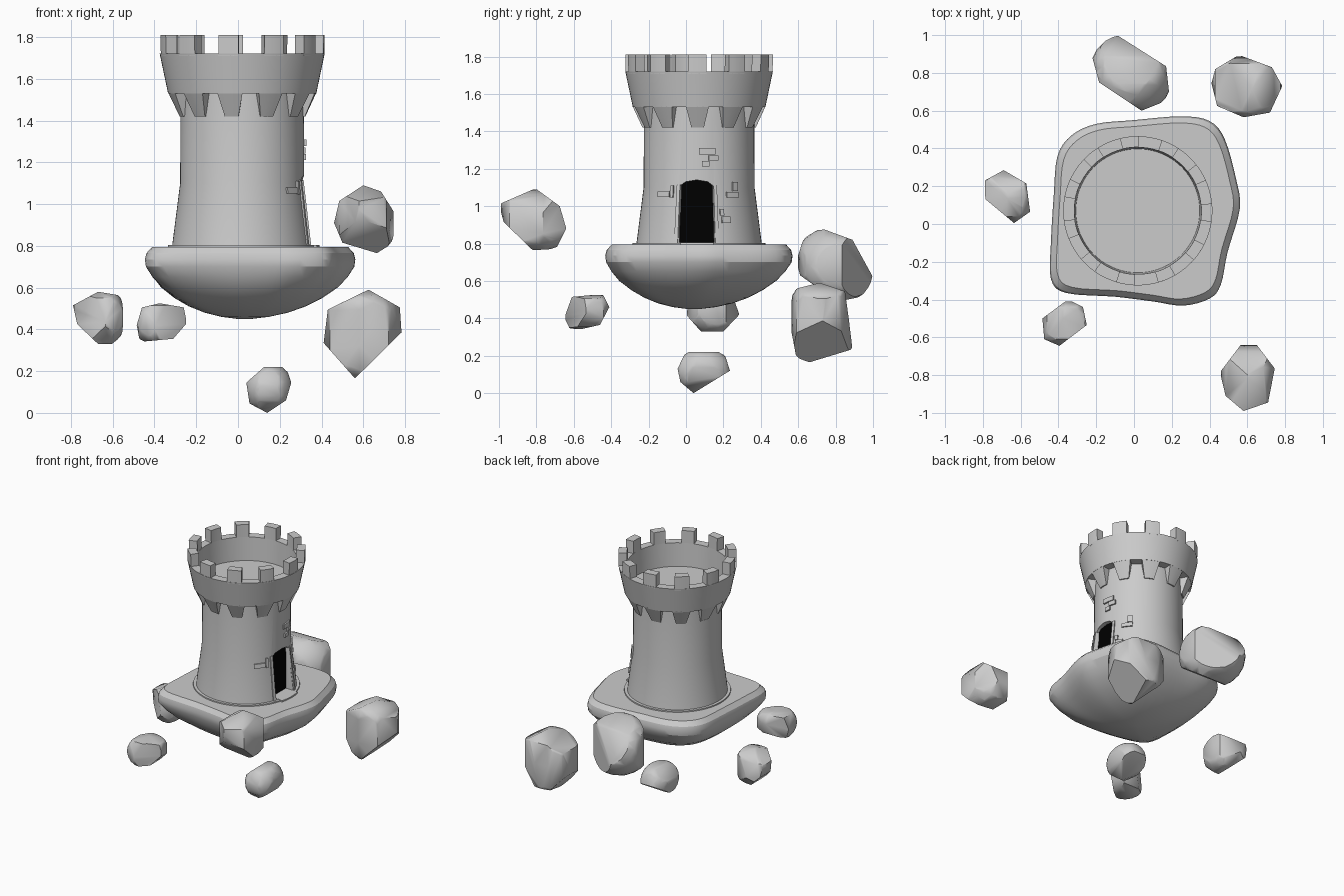
import bpy, bmesh
from math import sin, cos, pi, asin, radians
from mathutils import Vector

if "Cube" in bpy.data.objects:
    bpy.data.objects.remove(bpy.data.objects["Cube"])

CX, CY = 0.02, 0.07           # tower axis
N = 11                        # merlons and corbels around the crown
START = radians(-1.5)


def finish(name, bm, angle=35):
    bmesh.ops.recalc_face_normals(bm, faces=bm.faces[:])
    me = bpy.data.meshes.new(name)
    bm.to_mesh(me)
    bm.free()
    ob = bpy.data.objects.new(name, me)
    bpy.context.collection.objects.link(ob)
    bpy.ops.object.select_all(action='DESELECT')
    ob.select_set(True)
    bpy.context.view_layer.objects.active = ob
    if angle:
        bpy.ops.object.shade_smooth_by_angle(angle=radians(angle))
    return ob


def loft(bm, rings):
    """Join rings of equal point count and cap both ends."""
    vs = [[bm.verts.new(p) for p in r] for r in rings]
    n = len(vs[0])
    for a, b in zip(vs, vs[1:]):
        for i in range(n):
            j = (i + 1) % n
            bm.faces.new((a[i], a[j], b[j], b[i]))
    bm.faces.new(vs[0][::-1])
    bm.faces.new(vs[-1])


def wedge(bm, ang, low, high, cols=4):
    """Curved block round the tower; low/high = (z, r_in, r_out, width in radians)."""
    rings = []
    for c in range(cols + 1):
        t = c / cols - 0.5
        ring = []
        for (z, r, w) in ((low[0], low[1], low[3]), (low[0], low[2], low[3]),
                          (high[0], high[2], high[3]), (high[0], high[1], high[3])):
            a = ang + t * w
            ring.append((CX + r * cos(a), CY + r * sin(a), z))
        rings.append(ring)
    loft(bm, rings)


def wall_r(z):
    return 0.335 - 0.038 * min(max((z - 0.8) / 0.3, 0), 1)


# tower shaft, flared crown and sunken deck
profile = [(0.358, 0.77), (0.355, 0.803), (0.335, 0.803), (0.297, 1.1), (0.295, 1.53),
           (0.355, 1.53), (0.376, 1.63), (0.395, 1.72), (0.336, 1.72), (0.328, 1.55)]
bm = bmesh.new()
SEG = 66
loft(bm, [[(CX + r * cos(2 * pi * i / SEG), CY + r * sin(2 * pi * i / SEG), z)
           for i in range(SEG)] for r, z in profile])
tower = finish("tower", bm, None)

# doorway recess cut into the right side
arch = [(-.092, .805), (-.092, 1.105), (-.06, 1.13), (0, 1.14), (.06, 1.13), (.092, 1.105), (.092, .805)]


def arch_prism(name, x0, x1):
    bm = bmesh.new()
    loft(bm, [[(x, 0.057 + y, z) for y, z in arch] for x in (x0, x1)])
    return finish(name, bm, None)


cutter = arch_prism("door_cutter", 0.26, 0.48)
cutter.hide_render = True
mod = tower.modifiers.new("doorway", 'BOOLEAN')
mod.operation, mod.object, mod.solver = 'DIFFERENCE', cutter, 'EXACT'
bpy.ops.object.select_all(action='DESELECT')
tower.select_set(True)
bpy.context.view_layer.objects.active = tower
bpy.ops.object.modifier_apply(modifier=mod.name)
bpy.ops.object.shade_smooth_by_angle(angle=radians(30))
bpy.data.objects.remove(cutter)

# black door
door = arch_prism("door", 0.25, 0.285)
black = bpy.data.materials.new("black")
black.diffuse_color = (0.0, 0.0, 0.0, 1)
black.use_nodes = True
black.node_tree.nodes["Principled BSDF"].inputs["Base Color"].default_value = black.diffuse_color
door.data.materials.append(black)

# merlons and corbels
bm, bc = bmesh.new(), bmesh.new()
for k in range(N):
    a = START + 2 * pi * k / N
    wedge(bm, a, (1.71, 0.336, 0.393, 0.25), (1.81, 0.337, 0.395, 0.25))
    wedge(bc, a, (1.42, 0.28, 0.303, 0.22), (1.535, 0.28, 0.356, 0.35))
finish("merlons", bm)
finish("corbels", bc)

# raised bricks around the door: y0, y1, z0, z1
bricks = [(.07, .155, 1.277, 1.31), (.12, .17, 1.243, 1.272), (.085, .125, 1.212, 1.24),
          (.245, .27, 1.08, 1.13), (.215, .275, 1.045, 1.075), (.18, .2, .95, .985),
          (.19, .235, .91, .945), (-.145, -.085, 1.05, 1.08), (-.08, -.065, 1.045, 1.11)]
bm = bmesh.new()
for y0, y1, z0, z1 in bricks:
    r = wall_r((z0 + z1) / 2)
    a0, a1 = asin((y0 - CY) / r), asin((y1 - CY) / r)
    wedge(bm, (a0 + a1) / 2, (z0, r - .02, wall_r(z0) + .01, a1 - a0),
          (z1, r - .02, wall_r(z1) + .01, a1 - a0), 2)
finish("bricks", bm)

# door jambs and doorstep
bm = bmesh.new()
for y in (-0.048, 0.162):
    a0, a1 = asin((y - CY) / .345), asin((y - CY) / .305)
    wedge(bm, (a0 + a1) / 2, (.8, .31, .342, .06), (1.115, .275, .304, .06), 2)
finish("door_jambs", bm)
bm = bmesh.new()
wedge(bm, -0.03, (.76, .30, .375, .5), (.805, .30, .37, .48))
finish("doorstep", bm)

# floating island: rounded square outline shrunk towards a bowl-shaped underside
outline = [(.56, .08), (.54, .24), (.48, .45), (.40, .545), (.25, .57), (0, .55), (-.2, .53), (-.33, .47),
           (-.405, .36), (-.425, .15), (-.44, -.1), (-.44, -.29), (-.36, -.365), (-.1, -.385),
           (.1, -.41), (.26, -.432), (.40, -.395), (.46, -.32), (.495, -.15)]
pts = [Vector(p) for p in outline]
n = len(pts)
smooth = []
for i in range(n):
    p0, p1, p2, p3 = (pts[(i + d) % n] for d in (-1, 0, 1, 2))
    for s in range(4):
        t = s / 4
        smooth.append(0.5 * (2 * p1 + (p2 - p0) * t + (2 * p0 - 5 * p1 + 4 * p2 - p3) * t * t
                             + (3 * p1 - p0 - 3 * p2 + p3) * t ** 3))
mid = Vector((0.06, 0.07))
# height, scale, roundness
levels = [(.795, .93, 0), (.765, .985, 0), (.735, 1.0, 0), (.70, .99, 0), (.65, .93, .1), (.60, .84, .25),
          (.55, .70, .4), (.51, .55, .55), (.48, .39, .7), (.46, .22, .85), (.449, .05, 1)]
bm = bmesh.new()
rings = []
for z, s, k in levels:
    c = mid - Vector((.03, .03)) * k
    rings.append([(*(c + ((p - mid) * (1 - k) + (p - mid).normalized() * .52 * k) * s), z) for p in smooth])
loft(bm, rings)
finish("island", bm, 25)


# floating rocks: a rounded blob chopped flat along its outlines
def rock(name, **views):
    axes = {"front": (0, 2), "side": (1, 2), "top": (0, 1)}
    lo, hi = [9] * 3, [-9] * 3
    for v, poly in views.items():
        for p in poly:
            for ax, c in zip(axes[v], p):
                lo[ax], hi[ax] = min(lo[ax], c), max(hi[ax], c)
    size = 0.58 if len(views) == 3 else 0.545
    bm = bmesh.new()
    bmesh.ops.create_icosphere(bm, subdivisions=3, radius=1)
    for v in bm.verts:
        v.co = [(lo[i] + hi[i]) / 2 + v.co[i] * (hi[i] - lo[i]) * size for i in range(3)]
    for view, poly in views.items():
        i, j = axes[view]
        c = sum((Vector(p) for p in poly), Vector((0, 0))) / len(poly)
        for p, q in zip(poly, poly[1:] + poly[:1]):
            co, no = Vector((0, 0, 0)), Vector((0, 0, 0))
            co[i], co[j] = p
            no[i], no[j] = q[1] - p[1], p[0] - q[0]
            if no[i] * (p[0] - c[0]) + no[j] * (p[1] - c[1]) < 0:
                no = -no
            bmesh.ops.bisect_plane(bm, geom=bm.verts[:] + bm.edges[:] + bm.faces[:], dist=1e-5,
                                   plane_co=co, plane_no=no.normalized(), clear_outer=True)
            bmesh.ops.holes_fill(bm, edges=bm.edges[:], sides=0)
    hull = bmesh.new()
    for v in bm.verts:
        hull.verts.new(v.co)
    bm.free()
    bmesh.ops.remove_doubles(hull, verts=hull.verts[:], dist=0.004)
    bmesh.ops.convex_hull(hull, input=hull.verts[:])
    bmesh.ops.delete(hull, geom=[v for v in hull.verts if not v.link_faces], context='VERTS')
    finish(name, hull, 45)


rock("rock_back",
     top=[(-.21, .95), (-.09, 1.0), (.17, .835), (.19, .66), (.04, .6), (-.185, .75), (-.22, .88)],
     side=[(.59, .705), (.64, .865), (.74, .875), (.89, .82), (1.0, .62), (.96, .52), (.81, .49), (.61, .63)])
rock("rock_back_right",
     front=[(.625, .59), (.775, .505), (.783, .385), (.56, .165), (.41, .335), (.43, .495)],
     side=[(.57, .555), (.715, .59), (.85, .545), (.87, .4), (.89, .235), (.66, .165), (.59, .19), (.555, .375)],
     top=[(.43, .82), (.555, .895), (.73, .83), (.785, .73), (.72, .59), (.58, .565), (.44, .625), (.41, .745)])
rock("rock_left",
     front=[(-.79, .515), (-.67, .58), (-.55, .56), (-.55, .38), (-.585, .33), (-.67, .33), (-.77, .425)],
     top=[(-.8, .225), (-.69, .285), (-.57, .215), (-.55, .065), (-.635, .005), (-.785, .13)],
     side=[(.0, .42), (.04, .55), (.15, .585), (.25, .52), (.285, .42), (.2, .33), (.08, .33)])
rock("rock_front_left",
     front=[(-.485, .42), (-.46, .505), (-.375, .525), (-.26, .505), (-.245, .43), (-.31, .355), (-.47, .34)],
     top=[(-.485, -.5), (-.35, -.4), (-.27, -.44), (-.25, -.535), (-.395, -.645), (-.475, -.61)],
     side=[(-.65, .405), (-.61, .515), (-.445, .53), (-.41, .46), (-.46, .365), (-.615, .33)])
rock("rock_front_right",
     front=[(.46, .91), (.485, 1.015), (.6, 1.09), (.685, 1.06), (.745, .965), (.745, .815), (.665, .765), (.5, .815)],
     side=[(-1, 1.01), (-.805, 1.095), (-.675, 1.0), (-.64, .88), (-.695, .77), (-.82, .765), (-.975, .915)],
     top=[(.455, -.785), (.565, -.64), (.65, -.64), (.745, -.765), (.71, -.945), (.58, -.99), (.485, -.91)])
rock("rock_below",
     front=[(.04, .145), (.125, .22), (.23, .22), (.255, .145), (.23, .06), (.14, .0), (.055, .045)],
     side=[(-.045, .13), (0, .225), (.2, .23), (.235, .12), (.04, .0), (-.03, .06)])
